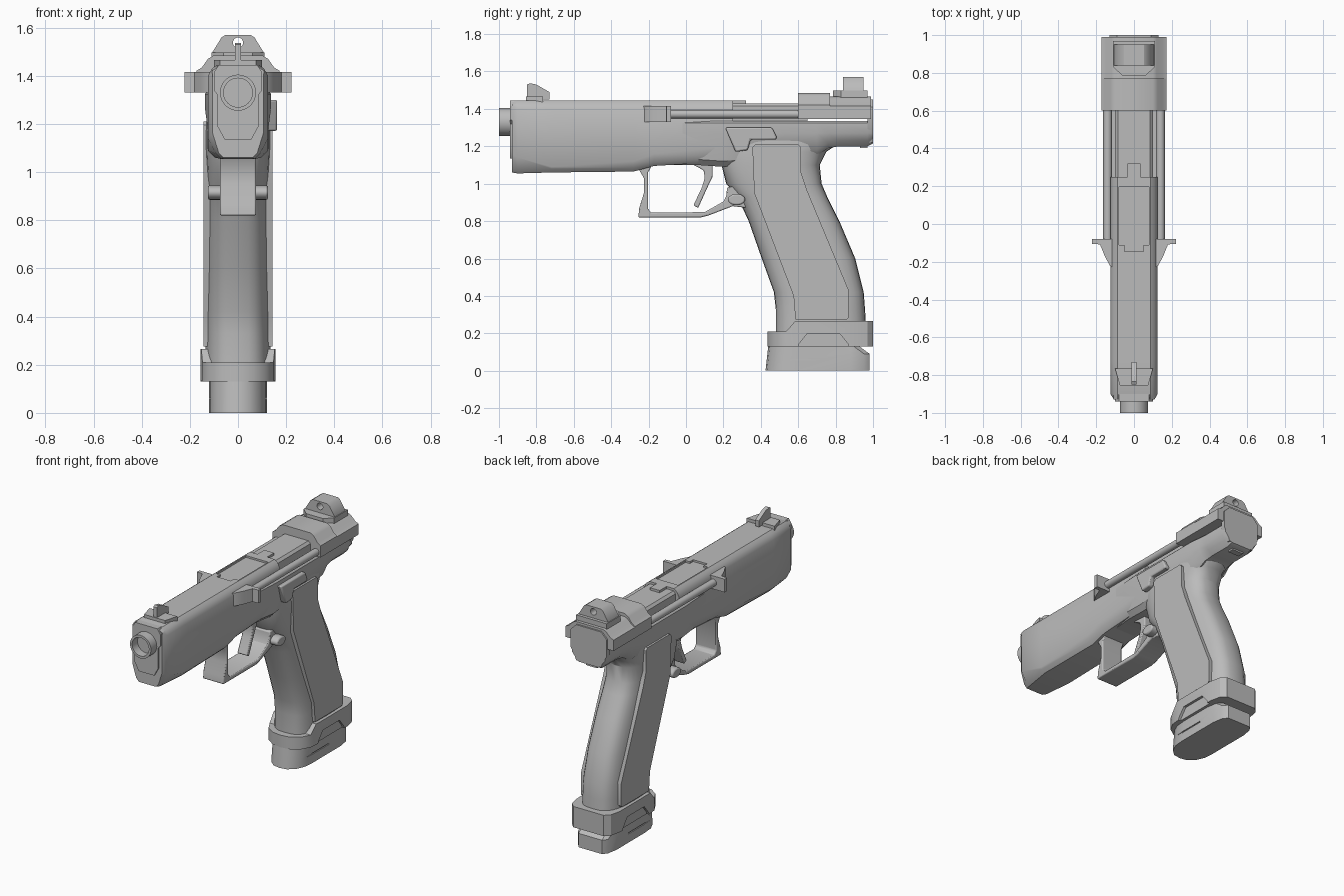
import bpy, bmesh, math
from mathutils import Vector

if "Cube" in bpy.data.objects:
    bpy.data.objects.remove(bpy.data.objects["Cube"])

grey = bpy.data.materials.new("mid grey")
grey.diffuse_color = (0.5, 0.5, 0.5, 1)
grey.use_nodes = True
grey.node_tree.nodes["Principled BSDF"].inputs["Base Color"].default_value = grey.diffuse_color


def finish(name, bm):
    bmesh.ops.recalc_face_normals(bm, faces=bm.faces)
    me = bpy.data.meshes.new(name)
    bm.to_mesh(me)
    bm.free()
    me.materials.append(grey)
    ob = bpy.data.objects.new(name, me)
    bpy.context.collection.objects.link(ob)
    return ob


def skin(bm, rings):
    """Bridge closed rings of points and cap both ends."""
    vs = [[bm.verts.new(p) for p in r] for r in rings]
    n = len(vs[0])
    for a, b in zip(vs, vs[1:]):
        for i in range(n):
            bm.faces.new((a[i], a[(i + 1) % n], b[(i + 1) % n], b[i]))
    bm.faces.new(vs[0])
    bm.faces.new(vs[-1][::-1])


def loft(name, rings):
    bm = bmesh.new()
    skin(bm, rings)
    return finish(name, bm)


def prism(name, pts, axis, spans, bevel=0):
    """Extrude a 2D outline along an axis over one or more spans."""
    put = {"x": lambda p, d: (d, p[0], p[1]),
           "y": lambda p, d: (p[0], d, p[1]),
           "z": lambda p, d: (p[0], p[1], d)}[axis]
    bm = bmesh.new()
    for a, b in spans:
        skin(bm, [[put(p, a) for p in pts], [put(p, b) for p in pts]])
    ob = finish(name, bm)
    if bevel:
        m = ob.modifiers.new("bevel", "BEVEL")
        m.width, m.segments, m.limit_method = bevel, 2, "ANGLE"
        m.angle_limit = math.radians(40)
    return ob


def sym(half):
    """Mirror a half outline (x >= 0) to a full one."""
    return half + [(-x, v) for x, v in reversed(half) if x > 1e-6]


def circle(cu, cv, ru, rv=None, n=32):
    rv = rv or ru
    return [(cu + ru * math.cos(2 * math.pi * i / n),
             cv + rv * math.sin(2 * math.pi * i / n)) for i in range(n)]


def cut(ob, cutter):
    m = ob.modifiers.new("cut", "BOOLEAN")
    m.operation, m.solver, m.object = "DIFFERENCE", "EXACT", cutter
    bpy.context.view_layer.objects.active = ob
    bpy.ops.object.modifier_apply(modifier=m.name)
    bpy.data.objects.remove(cutter)


def sides(a, b):
    return [(a, b), (-b, -a)]


# slide and dust cover: y, half width, top, bottom, chamfer height, bottom half width
body = []
for y, w, t, b, c, bw in [(-.93, .105, 1.435, 1.06, 1.16, .06), (-.9, .125, 1.445, 1.055, 1.14, .07),
                          (-.72, .125, 1.445, 1.06, 1.09, .095), (-.28, .125, 1.445, 1.065, 1.12, .09),
                          (-.17, .125, 1.445, 1.095, 1.16, .09), (.25, .125, 1.445, 1.12, 1.2, .09)]:
    half = [(.088, t), (.108, t - .015), (w, t - .045), (w, c), (bw + .02, b + .02), (bw, b)]
    body.append([(x, y, z) for x, z in sym(half)])
slide = loft("slide", body)
cut(slide, prism("window_cutter", sym([(.08, .195), (.08, -.11), (.05, -.11), (.05, -.145)]),
                 "z", [(1.433, 1.6)]))
prism("slide_front_plate", sym([(.08, 1.445), (.1, 1.415), (.1, 1.34), (.085, 1.32),
                                (.085, 1.19), (.055, 1.135)]), "y", [(-.94, -.9)])

# muzzle tube
muzzle = prism("muzzle", circle(0, 1.33, .075), "y", [(-1, -.9)])
cut(muzzle, prism("bore_cutter", circle(0, 1.33, .06), "y", [(-1.1, -.945)]))

# barrel hood and stepped tongue
prism("barrel_hood", sym([(.085, 1.43), (.1, 1.415), (.1, 1.3)]), "y", [(.2, .65)])
prism("hood_tongue", sym([(.035, .32), (.035, .2)]), "z", [(1.4, 1.445)])

# receiver: y, half width, bottom
rec = []
for y, w, b in [(-.1, .12, 1.1), (.06, .13, 1.1), (.2, .138, 1.09), (.7, .138, 1.15), (.76, .13, 1.19),
                (.82, .125, 1.2), (.97, .125, 1.2), (1.0, .12, 1.215)]:
    half = [(w - .01, 1.335), (w, 1.325), (w, 1.27), (w - .02, b + .03), (w - .05, b)]
    rec.append([(x, y, z) for x, z in sym(half)])
loft("receiver", rec)
prism("receiver_tab", sym([(.04, 1.22), (.04, 1.19)]), "y", [(.93, .97)])

# grip: height, front, rear, half width
grip = []
for z, f, r, w in [(1.29, .1, .87, .12), (1.23, .14, .84, .13), (1.17, .17, .75, .135),
                   (1.1, .19, .715, .135), (1.0, .215, .725, .13), (.93, .275, .755, .128),
                   (.8, .335, .82, .13), (.6, .405, .905, .132), (.42, .47, .95, .135),
                   (.33, .48, .957, .135), (.2, .48, .965, .137)]:
    ring = []
    for i in range(32):
        a = 2 * math.pi * i / 32
        c, s = math.cos(a), math.sin(a)
        ring.append((w * math.copysign(abs(c) ** .68, c),
                     (f + r) / 2 + (r - f) / 2 * math.copysign(abs(s) ** .68, s), z))
    grip.append(ring)
loft("grip", grip)
prism("grip_panel", [(.37, 1.21), (.6, 1.21), (.615, 1.195), (.615, 1.06), (.645, .97), (.87, .43),
                     (.87, .285), (.86, .275), (.585, .275), (.575, .4), (.365, .95), (.355, 1.195)],
      "x", sides(.1, .144))

# flared magazine well with side cutouts
def plan(w, f, r):
    return sym([(0, f), (w * .4, f + .008), (w * .75, f + .045), (w * .95, f + .1), (w, f + .17),
                (w, r - .1), (w * .9, r - .03), (w * .7, r)])


well = prism("magazine_well", plan(.155, .435, 1.0), "z", [(.13, .265)])
cut(well, prism("front_cutter", [(.3, .207), (.535, .21), (.585, .267), (.585, .4), (.3, .4)], "x", [(-.3, .3)]))
cut(well, prism("side_cutter", [(.59, .1), (.605, .145), (.65, .2), (.82, .2), (.865, .145), (.88, .1)],
                "x", sides(.138, .3)))

# magazine base
base = loft("magazine_base", [[(x, y, z) for x, y in plan(.12, f, r)]
                              for z, f, r in [(0, .425, .982), (.09, .435, .982), (.15, .442, .9)]])
cut(base, prism("groove_cutter", [(.51, .056), (.76, .056), (.76, .064), (.51, .064)], "x", sides(.114, .3)))

# trigger guard, trigger, cross pin
prism("trigger_guard", [(-.26, 1.09), (-.225, 1.03), (-.225, .95), (-.25, .87), (-.255, .82), (.08, .82),
                        (.12, .83), (.25, .88), (.33, .87), (.33, 1.0), (.22, .98), (.215, .935), (.2, .905),
                        (.1, .848), (-.185, .845), (-.203, .865), (-.203, 1.06), (-.17, 1.12)],
      "x", [(-.075, .075)], .006)
prism("trigger", [(.02, 1.11), (.14, 1.11), (.143, 1.04), (.11, .97), (.065, .87), (.04, .885),
                  (.085, .98), (.1, 1.03), (.095, 1.07), (.07, 1.085)], "x", [(-.035, .035)], .006)
prism("cross_pin", circle(.27, .915, .046, .03), "x", [(-.125, .125)], .008)

# side lever
prism("side_lever", [(.21, 1.3), (.46, 1.3), (.487, 1.245), (.475, 1.235), (.345, 1.235),
                     (.33, 1.18), (.265, 1.17)], "x", [(.12, .163)], .008)

# charging wings and guide rods
wing = [(.1, -.24), (.128, -.22), (.155, -.17), (.18, -.108), (.222, -.105), (.222, -.08), (.1, -.08)]
prism("right_wing", wing, "z", [(1.33, 1.415)])
prism("left_wing", [(-x, y) for x, y in wing], "z", [(1.33, 1.415)])
for s, side in ((1, "right"), (-1, "left")):
    prism(side + "_guide_rod", circle(s * .14, 1.372, .023, n=16), "y", [(-.1, .65)])

# rear cap and end plate
cap = [(.1, 1.485), (.125, 1.47), (.15, 1.435), (.173, 1.42), (.173, 1.345)]
prism("rear_cap", sym(cap), "y", [(.6, .77)])
prism("rear_cap_end", sym([(.1, 1.465), (.12, 1.455), (.15, 1.425), (.173, 1.415), (.173, 1.345)]),
      "y", [(.77, .99)])
prism("end_plate", sym([(.09, 1.45), (.13, 1.41), (.13, 1.3), (.1, 1.25), (.09, 1.22)]), "y", [(.97, 1.0)])

# front sight
prism("front_sight_base", sym([(.1, -.765), (.075, -.855)]), "z", [(1.435, 1.465)])
prism("front_sight", [(-.85, 1.45), (-.85, 1.53), (-.835, 1.537), (-.8, 1.53), (-.73, 1.49), (-.73, 1.45)],
      "x", [(-.013, .013)])

# rear sight with aperture
prism("rear_sight_base", sym([(.11, .97), (.11, .83), (.06, .785)]), "z", [(1.45, 1.497)])
sight = prism("rear_sight", sym([(.052, 1.57), (.068, 1.56), (.105, 1.5), (.105, 1.48)]), "y", [(.84, .95)])
cut(sight, prism("sight_cutter", circle(0, 1.538, .021), "y", [(.7, 1.1)]))

# smooth curved sides, keep edges crisp
bpy.ops.object.select_all(action="SELECT")
bpy.context.view_layer.objects.active = slide
bpy.ops.object.shade_smooth_by_angle(angle=math.radians(32))
